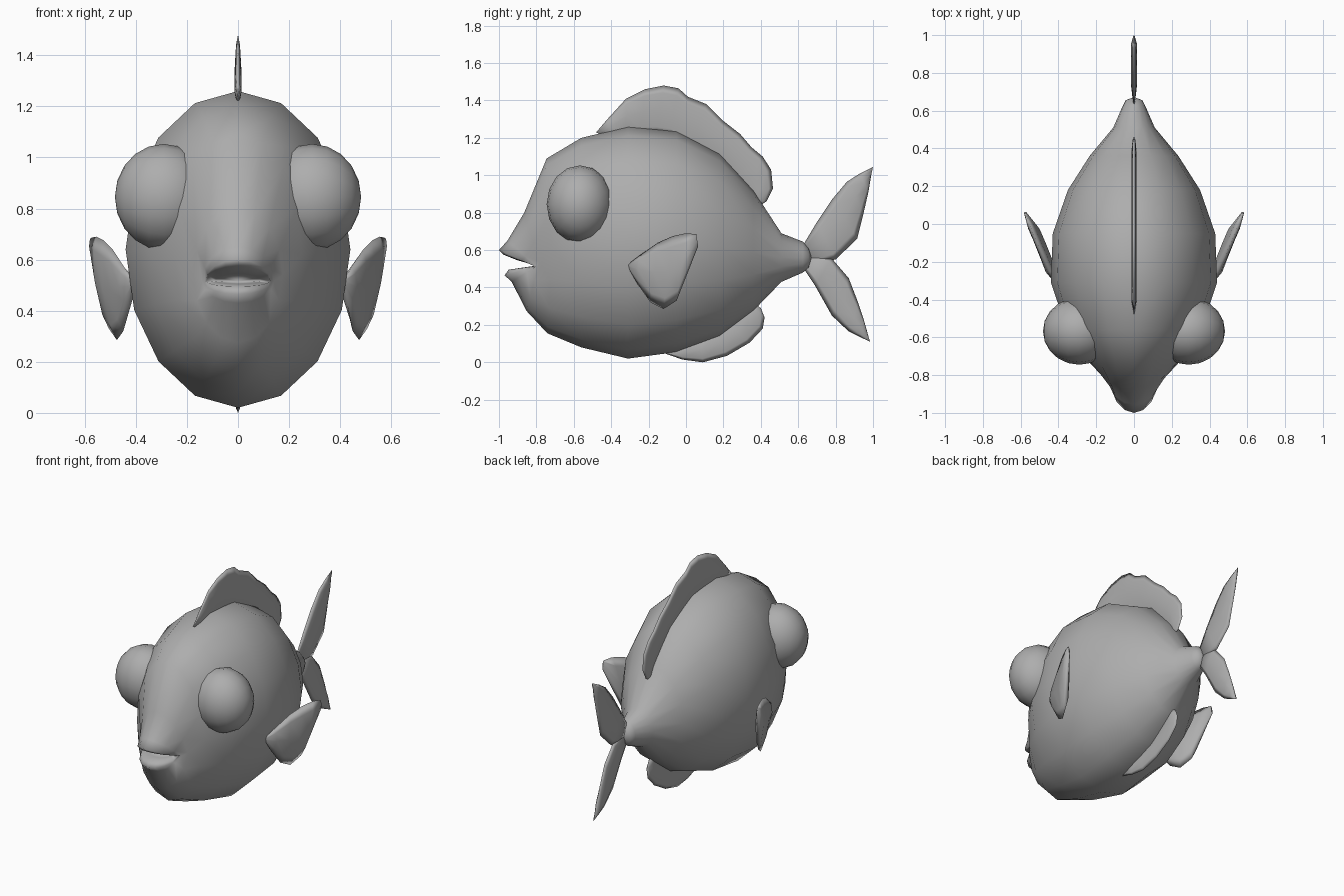
import bpy, bmesh, math
from mathutils import Matrix

grey = bpy.data.materials.new("plain grey")
grey.diffuse_color = (0.42, 0.42, 0.42, 1)


def finish(bm, name):
    bmesh.ops.recalc_face_normals(bm, faces=bm.faces)
    for f in bm.faces:
        f.smooth = True
    me = bpy.data.meshes.new(name)
    bm.to_mesh(me)
    bm.free()
    me.materials.append(grey)
    ob = bpy.data.objects.new(name, me)
    bpy.context.collection.objects.link(ob)
    return ob


def loft(bm, rings):
    """Bridge closed rings of points and return the vertex rings."""
    vr = [[bm.verts.new(p) for p in r] for r in rings]
    n = len(vr[0])
    for a, b in zip(vr, vr[1:]):
        for i in range(n):
            j = (i + 1) % n
            bm.faces.new((a[i], a[j], b[j], b[i]))
    return vr


def fan(bm, ring, tip):
    v = bm.verts.new(tip)
    for i in range(len(ring)):
        bm.faces.new((ring[i], ring[(i + 1) % len(ring)], v))


def fin(name, edge_a, edge_b, t, side=None):
    """Lens-section fin between two (y, z) edges; side(y, z) gives its x."""
    section = [(0, 0), (.15, .6), (.5, 1), (.85, .6), (1, 0), (.85, -.6), (.5, -1), (.15, -.6)]
    rings = []
    last = len(edge_a) - 1
    for k, (a, b) in enumerate(zip(edge_a, edge_b)):
        thick = t * (0.25 if k in (0, last) else 1)
        ring = []
        for u, s in section:
            y, z = a[0] + (b[0] - a[0]) * u, a[1] + (b[1] - a[1]) * u
            ring.append(((side(y, z) if side else 0) + s * thick, y, z))
        rings.append(ring)
    bm = bmesh.new()
    vr = loft(bm, rings)
    bm.faces.new(vr[0])
    bm.faces.new(vr[-1])
    return finish(bm, name)


# Body: 16-sided rings (y, forward bow, half width, top, bottom, middle z)
stations = [
    (-0.80, 0.10, 0.09, 0.545, 0.505, 0.517),   # mouth interior
    (-0.80, 0.175, 0.125, 0.575, 0.495, 0.515),  # inner lip
    (-0.80, 0.20, 0.13, 0.60, 0.465, 0.51),     # outer lip
    (-0.80, 0.155, 0.14, 0.65, 0.43, 0.515),
    (-0.785, 0.08, 0.175, 0.80, 0.275, 0.54),
    (-0.72, 0.025, 0.25, 1.09, 0.155, 0.62),
    (-0.56, 0, 0.355, 1.20, 0.08, 0.64),
    (-0.31, 0, 0.44, 1.26, 0.02, 0.64),
    (-0.05, 0, 0.43, 1.235, 0.055, 0.64),
    (0.18, 0, 0.35, 1.115, 0.14, 0.62),
    (0.36, 0, 0.235, 0.92, 0.275, 0.59),
    (0.51, 0, 0.11, 0.69, 0.43, 0.56),
    (0.625, 0, 0.06, 0.645, 0.48, 0.56),
    (0.655, 0, 0.045, 0.61, 0.505, 0.56),
]
rings = []
for y, bow, w, top, bot, mid in stations:
    ring = []
    for i in range(16):
        c, s = math.cos(i * math.tau / 16), math.sin(i * math.tau / 16)
        z = mid + c * ((top - mid) if c > 0 else (mid - bot))
        ring.append((w * s, y - bow * (c if c > 0 else -0.85 * c), z))
    rings.append(ring)
bm = bmesh.new()
vr = loft(bm, rings)
fan(bm, vr[0], (0, -0.79, 0.517))
fan(bm, vr[-1], (0, 0.672, 0.56))
finish(bm, "body")

# Bulging eyes
for sx, label in ((1, "right"), (-1, "left")):
    bm = bmesh.new()
    m = (Matrix.Translation((sx * 0.29, -0.567, 0.845))
         @ Matrix.Diagonal((0.192, 0.178, 0.208, 1))
         @ Matrix.Rotation(math.pi / 2, 4, 'Y'))
    bmesh.ops.create_uvsphere(bm, u_segments=16, v_segments=10, radius=1, matrix=m)
    finish(bm, label + "_eye")

# Dorsal fin
fin("dorsal_fin",
    [(-.48, 1.23), (-.42, 1.30), (-.32, 1.41), (-.22, 1.46), (-.12, 1.48), (-.04, 1.465),
     (.01, 1.42), (.11, 1.38), (.20, 1.29), (.29, 1.22), (.35, 1.15), (.41, 1.10),
     (.455, 1.03), (.465, .93), (.43, .86), (.40, .84)],
    [(-.44, 1.21), (-.40, 1.21), (-.32, 1.22), (-.24, 1.22), (-.16, 1.22), (-.09, 1.21),
     (-.04, 1.19), (.03, 1.16), (.09, 1.13), (.15, 1.09), (.20, 1.05), (.25, 1.0),
     (.29, .95), (.32, .91), (.35, .87), (.37, .84)], 0.013)

# Belly fin
fin("belly_fin",
    [(-.12, .05), (-.02, .015), (.09, 0), (.22, .035), (.34, .105), (.41, .18), (.42, .24), (.40, .29)],
    [(-.10, .08), (0, .10), (.08, .13), (.15, .17), (.22, .21), (.28, .26), (.33, .30), (.36, .32)], 0.014)

# Tail lobes: outer edge and inner edge
fin("upper_tail_lobe",
    [(.61, .60), (.70, .75), (.78, .87), (.86, .965), (.93, 1.01), (1.0, 1.045)],
    [(.66, .52), (.80, .55), (.915, .66), (.95, .80), (.975, .91), (.99, 1.0)], 0.016)
fin("lower_tail_lobe",
    [(.61, .53), (.69, .41), (.78, .25), (.87, .165), (.93, .135), (.985, .11)],
    [(.66, .59), (.78, .555), (.87, .45), (.92, .32), (.95, .23), (.975, .14)], 0.016)

# Side fins, swept out and back
for sx, label in ((1, "right"), (-1, "left")):
    fin(label + "_side_fin",
        [(-.31, .525), (-.25, .57), (-.15, .64), (-.07, .675), (0, .69), (.055, .685)],
        [(-.30, .49), (-.26, .42), (-.19, .32), (-.12, .285), (-.05, .33), (.065, .62)],
        0.03, lambda y, z, s=sx: s * (0.425 + 0.40 * (y + 0.31) + 0.08 * (z - 0.62)))
